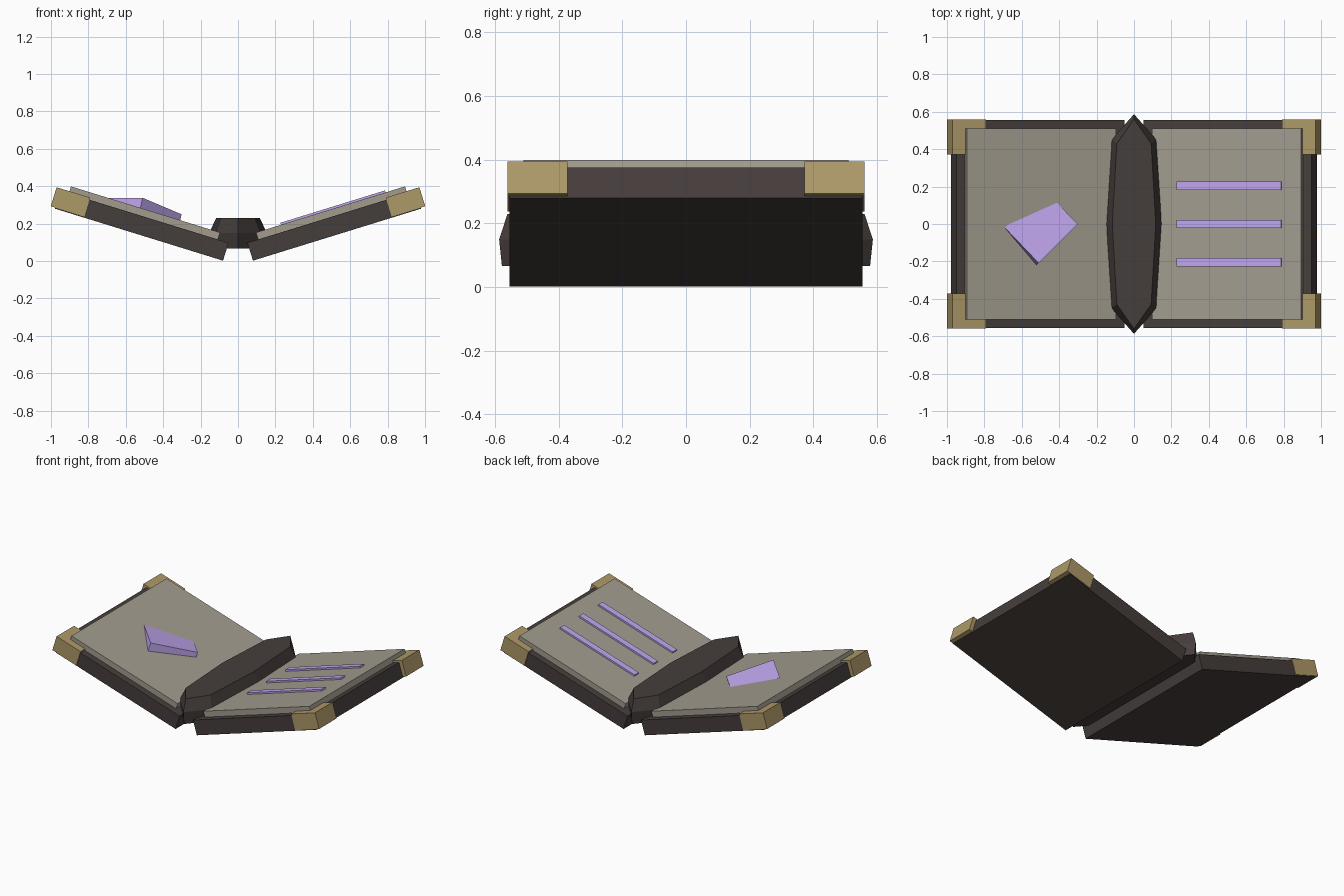
import bpy, bmesh, math
from mathutils import Vector

if "Cube" in bpy.data.objects:
    bpy.data.objects.remove(bpy.data.objects["Cube"])

TILT = 0.3  # opening angle of each half


def material(name, rgb):
    m = bpy.data.materials.new(name)
    m.diffuse_color = (*rgb, 1)
    m.use_nodes = True
    m.node_tree.nodes["Principled BSDF"].inputs["Base Color"].default_value = m.diffuse_color
    return m


LEATHER = material("dark_leather", (0.06, 0.048, 0.044))
PAPER = material("old_paper", (0.36, 0.33, 0.27))
BRASS = material("brass", (0.42, 0.32, 0.14))
VIOLET = material("violet", (0.52, 0.38, 0.85))


def loft(name, rings, mat):
    """Closed solid through a stack of equal-length rings."""
    bm = bmesh.new()
    vs = [[bm.verts.new(p) for p in r] for r in rings]
    n = len(vs[0])
    bm.faces.new(vs[0][::-1])
    bm.faces.new(vs[-1])
    for a, b in zip(vs, vs[1:]):
        for i in range(n):
            j = (i + 1) % n
            bm.faces.new((a[i], a[j], b[j], b[i]))
    bmesh.ops.recalc_face_normals(bm, faces=bm.faces)
    me = bpy.data.meshes.new(name)
    bm.to_mesh(me)
    bm.free()
    me.materials.append(mat)
    ob = bpy.data.objects.new(name, me)
    bpy.context.collection.objects.link(ob)
    return ob


def leaf_box(name, side, u, y, w, mat):
    """Box in a tilted half: u runs outward from the spine, w is height above its underside."""
    c, s = math.cos(TILT), math.sin(TILT)

    def place(a, b, h):
        return (side * (0.08 + a * c - h * s), b, 0.002 + a * s + h * c)

    rings = [[place(a, b, h) for a, b in
              ((u[0], y[0]), (u[1], y[0]), (u[1], y[1]), (u[0], y[1]))] for h in w]
    return loft(name, rings, mat)


# covers, page blocks and corner guards on both halves
for side, label in ((-1, "left"), (1, "right")):
    leaf_box(label + "_cover", side, (0, 0.94), (-0.555, 0.555), (0, 0.1), LEATHER)
    leaf_box(label + "_pages", side, (0.06, 0.894), (-0.51, 0.51), (0.09, 0.139), PAPER)
    for y, end in (((-0.56, -0.372), "front"), ((0.372, 0.56), "back")):
        leaf_box(f"{label}_{end}_corner_guard", side, (0.778, 0.966), y, (0.006, 0.112), BRASS)

# raised text lines on the right page
for i, y in enumerate((-0.205, 0.0, 0.205)):
    leaf_box(f"page_line_{i + 1}", 1, (0.2, 0.785), (y - 0.022, y + 0.022), (0.13, 0.15), VIOLET)

# faceted spine: pointed eight-sided outline, bevelled at the top
outline = ((0.155, 0), (0.122, 0.45), (0, 0.587), (-0.122, 0.45),
           (-0.155, 0), (-0.122, -0.45), (0, -0.587), (0.122, -0.45))
levels = ((0.066, 0.93, 0.985), (0.15, 1, 1), (0.23, 0.75, 0.955))
loft("spine", [[(x * sx, y * sy, z) for x, y in outline] for z, sx, sy in levels], LEATHER)

# tilted crystal plate half sunk into the left page
a, b, c = Vector((-0.69, -0.02, 0.338)), Vector((-0.51, -0.208, 0.338)), Vector((-0.302, 0, 0.25))
top = [a, b, c, a + c - b]
drop = (b - a).cross(c - b).normalized() * -0.065
loft("page_crystal", [[p + drop for p in top], top], VIOLET)
